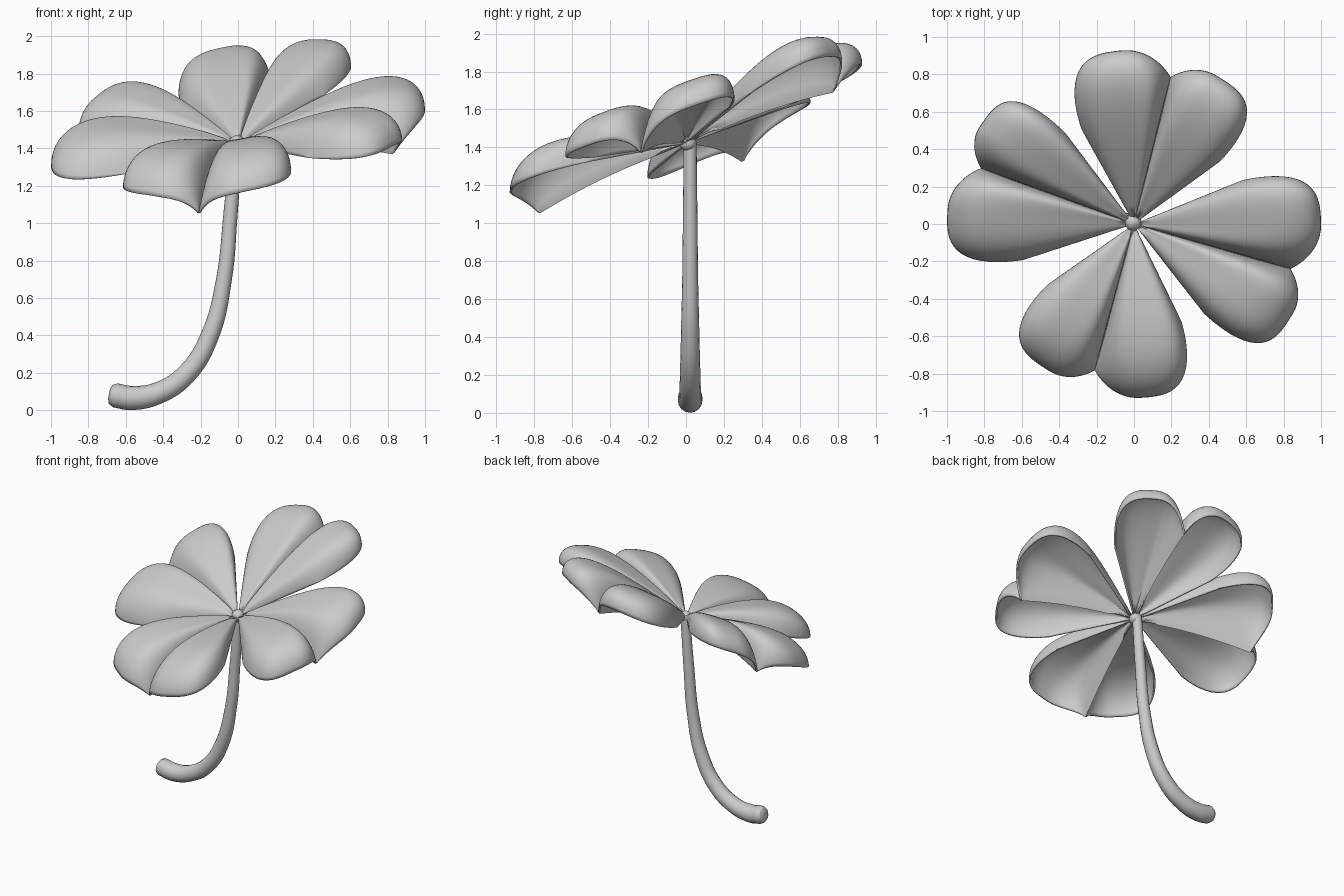
import bpy, bmesh, math
from mathutils import Vector

cube = bpy.data.objects.get("Cube")
if cube:
    bpy.data.objects.remove(cube, do_unlink=True)

# Single plain colour
grey = bpy.data.materials.new("plain_grey")
grey.use_nodes = True
grey.diffuse_color = (0.6, 0.6, 0.6, 1)
bsdf = grey.node_tree.nodes["Principled BSDF"]
bsdf.inputs["Base Color"].default_value = (0.6, 0.6, 0.6, 1)
bsdf.inputs["Roughness"].default_value = 0.7

CENTRE_Z = 1.42
ROWS, COLS = 24, 36


def activate(obj):
    bpy.ops.object.select_all(action='DESELECT')
    obj.select_set(True)
    bpy.context.view_layer.objects.active = obj


def reach(a):
    """Outline radius of a lobe, from the crease (a=0) to the outer edge (a=1)."""
    if a < 0.4:
        return 0.93 - 0.12 * (1 - a / 0.4) ** 2
    return 0.93 - 0.35 * ((a - 0.4) / 0.6) ** 4


def lobe_point(a, rho, crease, spread, scale, lift, twist):
    """Point on a domed lobe lying on the tilted plane of the flower head."""
    turn = math.radians(spread * a)
    angle = math.radians(crease) + turn
    r = rho * scale * reach(a)
    if spread < 0:
        r *= 1 - 0.025 * min(1, a / 0.4)
    x, y = r * math.cos(angle), r * math.sin(angle)
    # Steep wall at the crease, rounder shoulder at the outer edge
    side = abs(2 * a - 1)
    dome = 0.28 * rho ** 0.8 * math.sqrt(max(0, 1 - rho ** 4))
    dome *= math.sqrt(max(0, 1 - side ** (7 if a < 0.5 else 2.8)))
    fold = -0.12 * rho ** 2 * (1 - a) ** 7
    base = CENTRE_Z + 0.12 * x + 0.38 * y + lift * r + twist * r * math.sin(turn)
    return Vector((x, y, base + dome + fold))


def leaf(name, crease, spread_long, spread_short, scale, lift, twist):
    """Heart-shaped leaf: two domed lobes sharing a crease."""
    bm = bmesh.new()
    for spread in (spread_long, -spread_short):
        grid = []
        for j in range(COLS + 1):
            a = 0.5 - 0.5 * math.cos(math.pi * j / COLS)
            column = []
            for i in range(ROWS + 1):
                rho = 0.04 + 0.96 * math.sin(math.pi / 2 * i / ROWS)
                column.append(bm.verts.new(lobe_point(
                    a, rho, crease, spread, scale, lift, twist)))
            grid.append(column)
        for c0, c1 in zip(grid, grid[1:]):
            for i in range(ROWS):
                quad = (c0[i], c0[i + 1], c1[i + 1], c1[i])
                bm.faces.new(quad if spread > 0 else quad[::-1])
    bmesh.ops.remove_doubles(bm, verts=bm.verts, dist=0.0004)
    mesh = bpy.data.meshes.new(name)
    bm.to_mesh(mesh)
    bm.free()
    mesh.materials.append(grey)
    obj = bpy.data.objects.new(name, mesh)
    bpy.context.collection.objects.link(obj)
    shell = obj.modifiers.new("thickness", 'SOLIDIFY')
    shell.thickness = 0.012
    shell.offset = -1
    activate(obj)
    bpy.ops.object.shade_smooth_by_angle(angle=math.radians(50))


# Four leaves around the centre
leaf("left_leaf", -16, 38, 36, 1.075, 0.08, -0.05)
leaf("back_leaf", 76, 43, 40, 1.0, 0.10, -0.07)
leaf("right_leaf", 160, 38, 33, 1.075, 0.02, -0.06)
leaf("front_leaf", 255, 41, 40, 1.0, 0.10, 0.03)

# Hub where the leaves meet
bpy.ops.mesh.primitive_uv_sphere_add(segments=24, ring_count=12, radius=0.045,
                                     location=(-0.005, 0.01, 1.425))
hub = bpy.context.object
hub.name = "hub"
hub.data.materials.append(grey)
bpy.ops.object.shade_smooth()

# Curved stem with a thicker rounded foot: x, z, radius
path = [(-0.01, 1.42, 0.034), (-0.04, 1.05, 0.038), (-0.075, 0.7, 0.042),
        (-0.15, 0.4, 0.049), (-0.27, 0.2, 0.054), (-0.42, 0.095, 0.058),
        (-0.57, 0.066, 0.065), (-0.655, 0.08, 0.065), (-0.68, 0.085, 0.052),
        (-0.69, 0.087, 0.025)]
curve = bpy.data.curves.new("stem", 'CURVE')
curve.dimensions = '3D'
curve.bevel_depth = 1.0
curve.bevel_resolution = 6
curve.resolution_u = 8
curve.use_fill_caps = True
spline = curve.splines.new('BEZIER')
spline.bezier_points.add(len(path) - 1)
for point, (x, z, radius) in zip(spline.bezier_points, path):
    point.co = (x, 0.022, z)
    point.radius = radius
    point.handle_left_type = point.handle_right_type = 'AUTO'
curve.materials.append(grey)
stem = bpy.data.objects.new("stem", curve)
bpy.context.collection.objects.link(stem)
activate(stem)
bpy.ops.object.convert(target='MESH')
bpy.ops.object.shade_smooth_by_angle(angle=math.radians(50))
